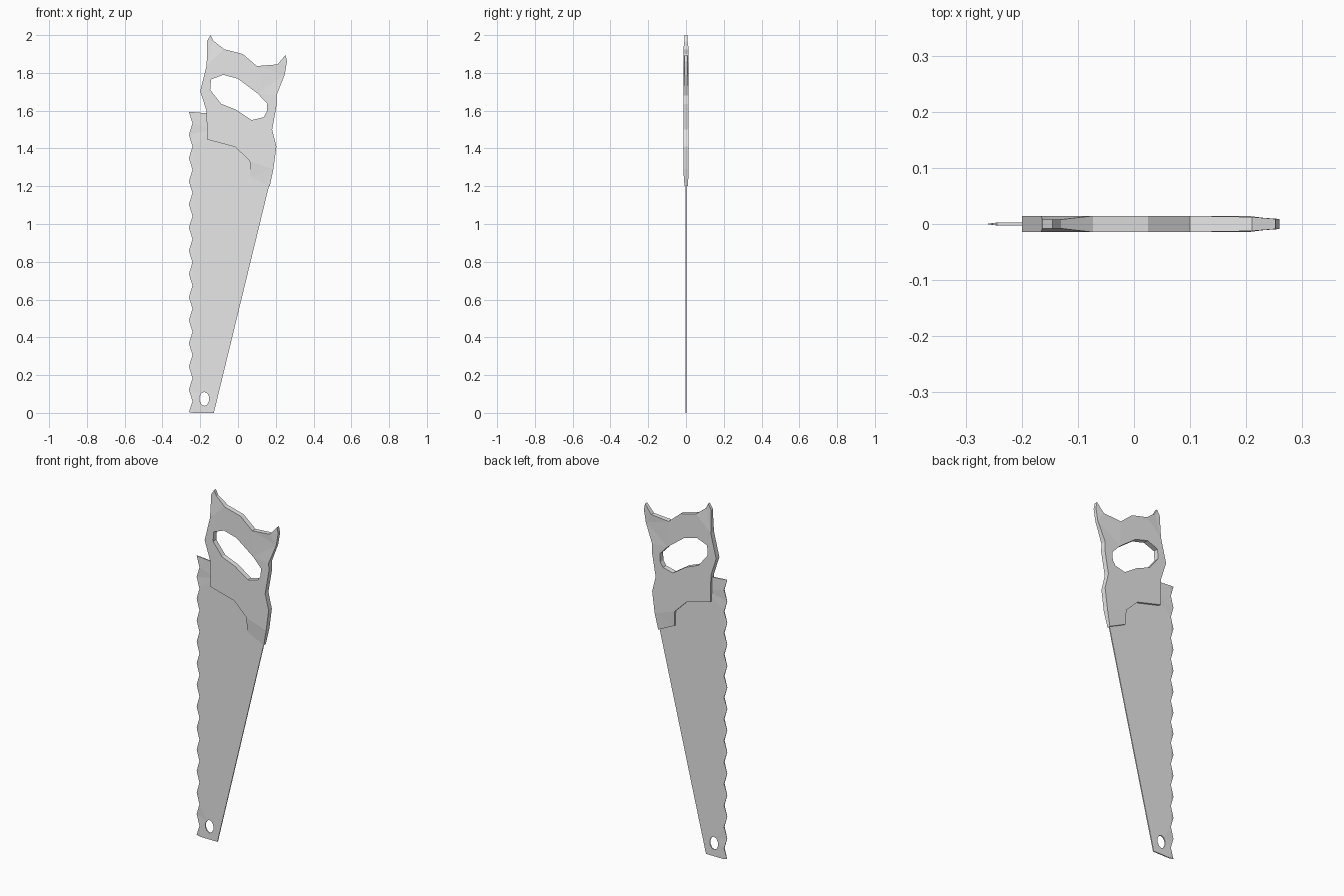
import bpy, bmesh, math

if "Cube" in bpy.data.objects:
    bpy.data.objects.remove(bpy.data.objects["Cube"])

metal = bpy.data.materials.new("plain grey")
metal.diffuse_color = (0.8, 0.8, 0.8, 1)
metal.use_nodes = True
metal.node_tree.nodes["Principled BSDF"].inputs["Base Color"].default_value = metal.diffuse_color


def plate(name, loops, half):
    """Fill the XZ loops (outline plus holes) and thicken them.
    half(x, z) returns the depth in front and behind."""
    bm = bmesh.new()
    edges = []
    for loop in loops:
        vs = [bm.verts.new((x, 0, z)) for x, z in loop]
        edges += [bm.edges.new((vs[i - 1], vs[i])) for i in range(len(vs))]
    bmesh.ops.triangle_fill(bm, use_beauty=True, edges=edges, normal=(0, -1, 0))
    front = list(bm.verts)
    res = bmesh.ops.extrude_face_region(bm, geom=bm.faces[:], use_keep_orig=True)
    back = [g for g in res["geom"] if isinstance(g, bmesh.types.BMVert)]
    for v in front:
        v.co.y = -half(v.co.x, v.co.z)[0]
    for v in back:
        v.co.y = half(v.co.x, v.co.z)[1]
    bmesh.ops.recalc_face_normals(bm, faces=bm.faces[:])
    me = bpy.data.meshes.new(name)
    bm.to_mesh(me)
    bm.free()
    me.materials.append(metal)
    ob = bpy.data.objects.new(name, me)
    bpy.context.collection.objects.link(ob)
    return ob


# Blade: toothed left edge, sloping back, hanging slot
TEETH = 13
TOP = 1.594
step = TOP / TEETH
teeth = []
for i in range(TEETH):
    teeth += [(-0.26, TOP - i * step), (-0.241, TOP - (i + 0.5) * step)]
teeth.append((-0.26, 0.004))
blade_outline = teeth + [(-0.235, 0), (-0.128, 0), (0.166, 1.21), (0.16, 1.3),
                         (0.0, 1.45), (-0.14, 1.5), (-0.15, 1.585), (-0.235, 1.592)]
slot = [(-0.178 + 0.026 * math.cos(a), 0.074 + 0.037 * math.sin(a))
        for a in (math.tau * (k + 0.5) / 10 for k in range(10))]


def blade_half(x, z):
    t = 0.0005 if x < -0.25 else 0.003
    return t, t


plate("saw_blade", [blade_outline, slot], blade_half)

# Handle: horned grip with a finger opening
handle_outline = [
    (-0.145, 2.0), (-0.163, 1.97), (-0.166, 1.84), (-0.2, 1.703), (-0.167, 1.6),
    (-0.163, 1.447), (-0.013, 1.407), (0.062, 1.333), (0.065, 1.25), (0.168, 1.2),
    (0.187, 1.29), (0.203, 1.41), (0.181, 1.5), (0.205, 1.635), (0.203, 1.68),
    (0.247, 1.79), (0.259, 1.86), (0.252, 1.895), (0.21, 1.845), (0.1, 1.836),
    (0.025, 1.9), (-0.073, 1.925), (-0.13, 1.97)]
opening = [(-0.143, 1.765), (-0.078, 1.79), (0.0, 1.769), (0.105, 1.69),
           (0.155, 1.637), (0.152, 1.592), (0.135, 1.565), (0.072, 1.55),
           (-0.01, 1.605), (-0.09, 1.637), (-0.147, 1.71)]


def handle_half(x, z):
    if z < 1.27:                      # lower tip thins out
        return 0.008, 0.01
    if z > 1.96:                      # upper horn
        return 0.008, 0.008
    if x > 0.23 and z > 1.75:         # rear horn
        return 0.009, 0.009
    if x > 0.2 and z > 1.75:
        return 0.0125, 0.0125
    return 0.0145, 0.0145


plate("saw_handle", [handle_outline, opening], handle_half)
